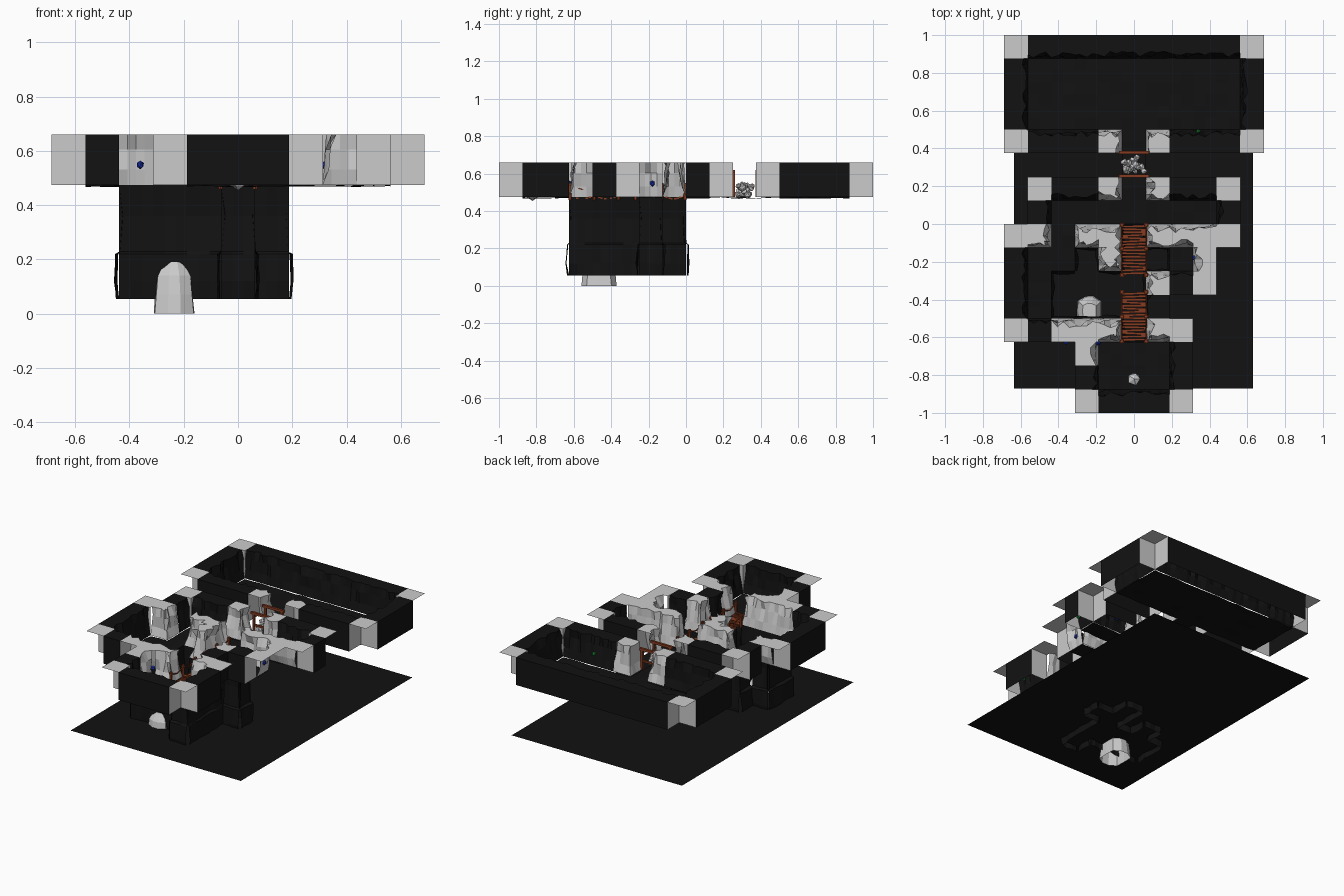
import bpy, bmesh, math, random
from mathutils import Vector, Matrix

if "Cube" in bpy.data.objects:
    bpy.data.objects.remove(bpy.data.objects["Cube"])

T = 0.125
Z0, Z1 = 0.475, 0.66
# tile plan, back row first: G bare rock, B dark rock, . floor, P pit
PLAN = ["GBBBBBBBBBG",
        "B.........B",
        "B.........B",
        "B.........B",
        "GBBBG.GBBBG",
        "     .     ",
        " GBBG.GBBG ",
        " B.......B ",
        "GG.GGPGGGG ",
        "B..PGPP.G  ",
        "B.PPPPGBG  ",
        "B.PPPPB    ",
        "GBGGGPGG   ",
        "   G...B   ",
        "   B...B   ",
        "   GBBBG   "][::-1]
SIDES = [(0, -1), (1, 0), (0, 1), (-1, 0)]


def cell(i, j):
    return PLAN[j][i] if 0 <= j < 16 and 0 <= i < 11 else " "


def corner(i, j):
    return Vector((-0.6875 + T * i, -1 + T * j, 0))


def noise(*key):
    return random.Random(str([round(k, 3) for k in key])).random()


def material(name, rgb):
    m = bpy.data.materials.new(name)
    m.diffuse_color = (*rgb, 1)
    m.use_nodes = True
    m.node_tree.nodes["Principled BSDF"].inputs["Base Color"].default_value = m.diffuse_color
    return m


DARK = material("dark_rock", (0.006, 0.006, 0.006))
WOOD = material("wood", (0.24, 0.045, 0.015))
GREEN = material("green", (0.01, 0.25, 0.04))
BLUE = material("blue", (0.01, 0.03, 0.4))
YELLOW = material("yellow", (0.35, 0.3, 0.01))


def finish(bm, name, mat=None):
    me = bpy.data.meshes.new(name)
    bm.to_mesh(me)
    bm.free()
    ob = bpy.data.objects.new(name, me)
    bpy.context.collection.objects.link(ob)
    if mat:
        me.materials.append(mat)
    return ob


# Wall tiles: flat top, craggy faces leaning back from the floor
def wall_tile(bm, i, j, kind):
    near = [cell(i + dx, j + dy) for dx, dy in SIDES]
    rocky = [c in ".P" for c in near]
    keep = [r or (c == " " and kind == "B") or (kind == "G" and c == "B")
            for r, c in zip(rocky, near)]
    o = corner(i, j)
    cs = [o, o + Vector((T, 0, 0)), o + Vector((T, T, 0)), o + Vector((0, T, 0))]
    n, rings = 4, []
    depth = 0.05 if kind == "G" else 0.04
    for t in (0, 0.3, 0.7, 1):
        ring = []
        for s in range(4):
            for k in range(n):
                p = cs[s].lerp(cs[(s + 1) % 4], k / n)
                touching = [s] if k else [s, (s + 3) % 4]
                q = p.copy()
                for m in touching:
                    if rocky[m]:
                        d = depth * t ** 0.6 * (0.15 + 0.85 * noise(p.x, p.y, t))
                        q -= Vector((*SIDES[m], 0)) * d
                q.z = Z0 + (Z1 - Z0) * t
                ring.append(bm.verts.new(q))
        rings.append(ring)
    for a, b in zip(rings, rings[1:]):
        for k in range(4 * n):
            if keep[k // n]:
                k2 = (k + 1) % (4 * n)
                bm.faces.new((a[k], a[k2], b[k2], b[k]))
    bm.faces.new(rings[-1])
    for v in [v for v in bm.verts if not v.link_faces]:
        bm.verts.remove(v)


# Floor tile: slightly uneven slab surface
def floor_tile(bm, i, j):
    n, o = 2, corner(i, j)
    g = []
    for a in range(n + 1):
        row = []
        for b in range(n + 1):
            p = o + Vector((T * a / n, T * b / n, 0))
            p.z = Z0 - 0.008 * noise(p.x, p.y)
            row.append(bm.verts.new(p))
        g.append(row)
    for a in range(n):
        for b in range(n):
            bm.faces.new((g[a][b], g[a + 1][b], g[a + 1][b + 1], g[a][b + 1]))


# Pit side: craggy cliff with a flared foot
def pit_side(bm, i, j, s):
    o, d = corner(i, j) + Vector((T / 2, T / 2, 0)), Vector((*SIDES[s], 0))
    along = Vector((-d.y, d.x, 0))
    prev = None
    for z, flare in ((Z0, 0), (0.36, -0.012), (0.23, -0.004), (0.22, 0.008), (0.12, 0.012), (0.055, 0.006)):
        row = []
        for k in range(4):
            p = o + d * T / 2 + along * T * (k / 3 - 0.5)
            off = flare + (0 if z == Z0 else 0.016 * (noise(p.x, p.y, z) - 0.5))
            row.append(bm.verts.new(p + d * off + Vector((0, 0, z))))
        if prev:
            for k in range(3):
                bm.faces.new((prev[k + 1], prev[k], row[k], row[k + 1]))
        prev = row


bare, dark, floor, pit = (bmesh.new() for _ in range(4))
for j in range(16):
    for i in range(11):
        c = cell(i, j)
        if c in "GB":
            wall_tile(bare if c == "G" else dark, i, j, c)
        elif c == ".":
            floor_tile(floor, i, j)
        elif c == "P":
            for s, (dx, dy) in enumerate(SIDES):
                if cell(i + dx, j + dy) != "P":
                    pit_side(pit, i, j, s)
finish(bare, "bare_rock_walls")
finish(dark, "dark_rock_walls", DARK)
finish(floor, "cave_floor", DARK)
finish(pit, "pit_cliffs", DARK)

# Wide dark sheet at the bottom of the pit
bm = bmesh.new()
bm.faces.new([bm.verts.new(p) for p in
              ((-0.635, -0.87, 0.1), (0.63, -0.87, 0.1), (0.63, 0.95, 0.1), (-0.635, 0.95, 0.1))])
finish(bm, "lower_ground", DARK)


# Boulders: jittered icospheres
def boulder(bm, loc, r, seed, jitter=0.25, sub=1, squash=1):
    rnd = random.Random(seed)
    for v in bmesh.ops.create_icosphere(bm, subdivisions=sub, radius=r)["verts"]:
        v.co *= 1 + rnd.uniform(-jitter, jitter)
        v.co.z *= squash
        v.co += Vector(loc)


bm = bmesh.new()
boulder(bm, (0, -0.82, 0.488), 0.036, 4, 0.12)
finish(bm, "loose_boulder")

bm = bmesh.new()
rnd = random.Random(7)
for k in range(22):
    x, y = rnd.uniform(-0.055, 0.055), rnd.uniform(0.275, 0.355)
    boulder(bm, (x, y, 0.485 + rnd.uniform(0, 0.06)), rnd.uniform(0.012, 0.024), k)
finish(bm, "rubble_pile")

# Rock stump at the pit bottom
bm = bmesh.new()
prev = None
for z, f in ((0, 1), (0.07, 0.97), (0.14, 0.85), (0.19, 0.5)):
    ring = []
    for k in range(10):
        a = math.tau * k / 10
        cx, sy = math.cos(a), math.sin(a)
        m = max(abs(cx), abs(sy)) ** 0.8
        f2 = f * (1 if z == 0 else 0.9 + 0.1 * noise(k, z))
        ring.append(bm.verts.new((-0.235 + 0.075 * f2 * cx / m, -0.465 + 0.095 * f2 * sy / m, z)))
    if prev:
        for k in range(10):
            bm.faces.new((prev[k], prev[(k + 1) % 10], ring[(k + 1) % 10], ring[k]))
    prev = ring
bm.faces.new(prev)
finish(bm, "pit_stump")


# Timber helpers
def box(bm, loc, size, rot=0):
    bmesh.ops.create_cube(bm, size=1, matrix=Matrix.Translation(loc)
                          @ Matrix.Rotation(rot, 4, 'Z') @ Matrix.Diagonal((*size, 1)))


def rod(bm, a, b, r, sides=6):
    a, b = Vector(a), Vector(b)
    d = b - a
    bmesh.ops.create_cone(bm, cap_ends=True, segments=sides, radius1=r, radius2=r, depth=d.length,
                          matrix=Matrix.Translation((a + b) / 2) @ d.to_track_quat('Z', 'Y').to_matrix().to_4x4())


# Plank bridges with end posts and sagging ropes
planks, rails = bmesh.new(), bmesh.new()
rnd = random.Random(3)
for y0, y1 in ((-0.62, -0.49), (-0.49, -0.36), (-0.27, -0.13), (-0.13, -0.005)):
    for k in range(8):
        t = (k + 0.5) / 8
        z = 0.482 - 0.016 * math.sin(math.pi * t)
        box(planks, (rnd.uniform(-.004, .004), y0 + (y1 - y0) * t, z),
            (0.125, 0.0125, 0.007), rnd.uniform(-0.05, 0.05))
    for x in (-0.064, 0.064):
        for y in (y0, y1):
            rod(rails, (x, y, 0.46), (x, y, 0.55), 0.009)
            rod(rails, (x, y, 0.535), (x, y, 0.542), 0.013, 8)
        mid = (x, (y0 + y1) / 2, 0.515)
        rod(rails, (x, y0, 0.535), mid, 0.004, 5)
        rod(rails, mid, (x, y1, 0.535), 0.004, 5)
finish(planks, "bridge_planks", WOOD)
finish(rails, "bridge_railings", WOOD)

# Timber barriers across both ends of the short passage
bm = bmesh.new()
for y in (0.255, 0.378):
    for x in (-0.06, 0.06):
        box(bm, (x, y, 0.545), (0.014, 0.014, 0.14))
    box(bm, (0, y, 0.612), (0.16, 0.015, 0.016))
    box(bm, (0, y, 0.535), (0.13, 0.01, 0.012))
finish(bm, "passage_barriers", WOOD)

# Ore nuggets set in the walls
ORES = [("green_ore", GREEN, 0.013, [(-.34, .92), (.34, .49), (.47, .02), (-.585, -.18), (.23, -.8), (-.14, -.905)]),
        ("blue_ore", BLUE, 0.015, [(-.3, .465), (.27, .16), (.32, -.18), (-.19, -.63), (-.36, -.625)]),
        ("yellow_ore", YELLOW, 0.007, [(-.61, .58), (-.59, .58), (-.47, .06), (-.5, .02), (.1, -.42), (.12, -.42)])]
for name, mat, r, spots in ORES:
    bm = bmesh.new()
    for k, (x, y) in enumerate(spots):
        boulder(bm, (x, y, 0.548), r, k, 0.12, 1, 1.1)
    finish(bm, name, mat)
